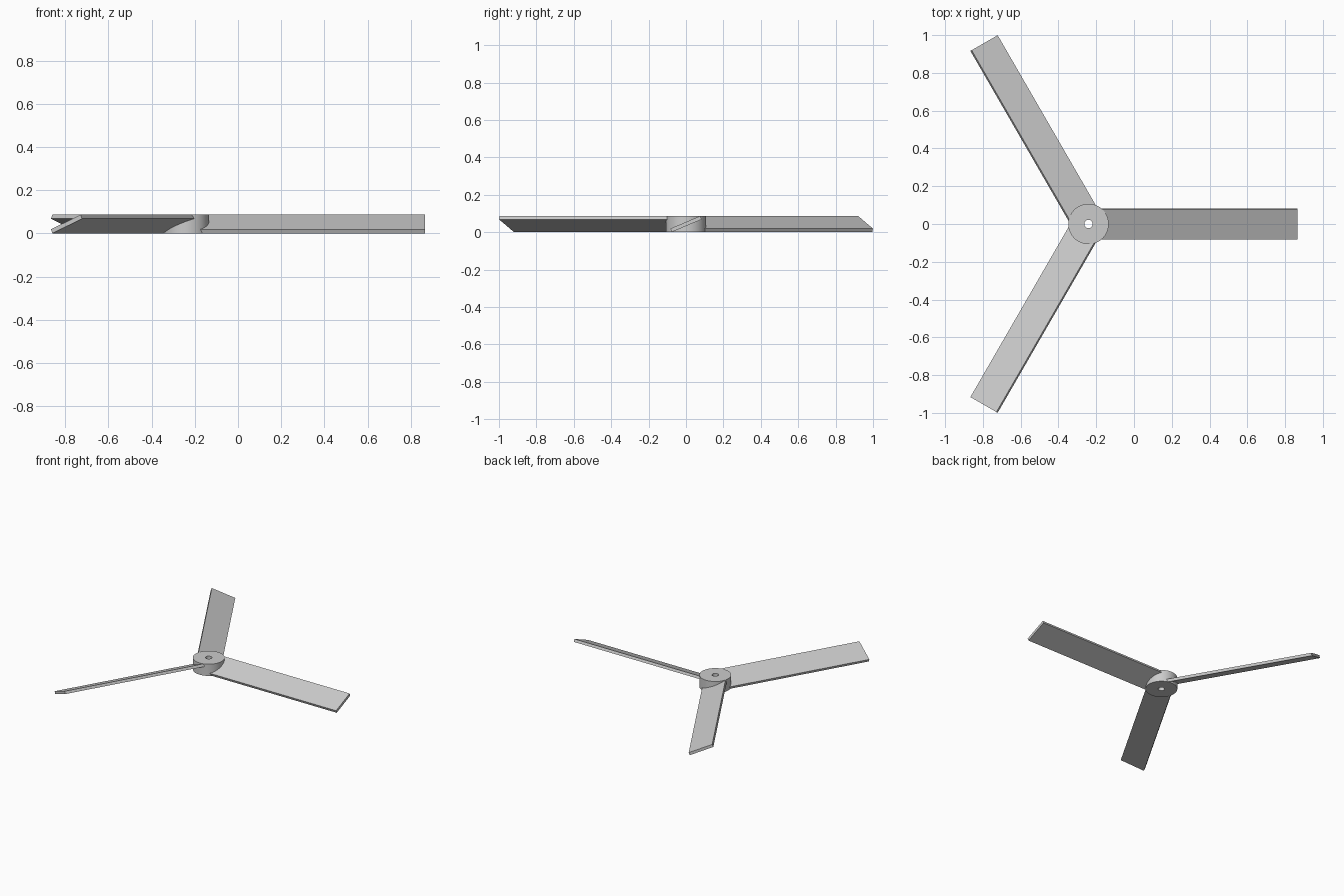
import bpy, bmesh
from math import radians, cos, sin, pi
from mathutils import Matrix, Vector

if "Cube" in bpy.data.objects:
    bpy.data.objects.remove(bpy.data.objects["Cube"])

CENTRE = Vector((-0.241, 0, 0))
HEIGHT = 0.087
TILT = radians(23)
WIDTH, THICK = 0.1725, 0.02
ROOT, TIP = 0.045, 1.106


def make_object(name, bm):
    bmesh.ops.recalc_face_normals(bm, faces=bm.faces)
    mesh = bpy.data.meshes.new(name)
    bm.to_mesh(mesh)
    bm.free()
    obj = bpy.data.objects.new(name, mesh)
    bpy.context.collection.objects.link(obj)
    return obj


# Hub: rectangular section spun round the axis, leaving the shaft hole
bm = bmesh.new()
profile = [(0.022, 0), (0.107, 0), (0.107, HEIGHT), (0.022, HEIGHT)]
verts = [bm.verts.new((r, 0, z)) for r, z in profile]
edges = [bm.edges.new((verts[i], verts[(i + 1) % 4])) for i in range(4)]
bmesh.ops.spin(bm, geom=verts + edges, cent=(0, 0, 0), axis=(0, 0, 1),
               angle=2 * pi, steps=64, use_merge=True)
bmesh.ops.remove_doubles(bm, verts=bm.verts, dist=1e-5)
hub = make_object("hub", bm)
hub.location = CENTRE
bpy.context.view_layer.objects.active = hub
hub.select_set(True)
bpy.ops.object.shade_smooth_by_angle(angle=radians(30))

# Blades: three flat, pitched boards rooted inside the hub
for i in range(3):
    bm = bmesh.new()
    place = (Matrix.Translation(CENTRE + Vector((0, 0, HEIGHT / 2)))
             @ Matrix.Rotation(radians(120 * i), 4, 'Z')
             @ Matrix.Translation(((ROOT + TIP) / 2, 0, 0))
             @ Matrix.Rotation(TILT, 4, 'X')
             @ Matrix.Diagonal((TIP - ROOT, WIDTH, THICK, 1)))
    bmesh.ops.create_cube(bm, size=1, matrix=place)
    make_object(f"blade_{i + 1}", bm)
